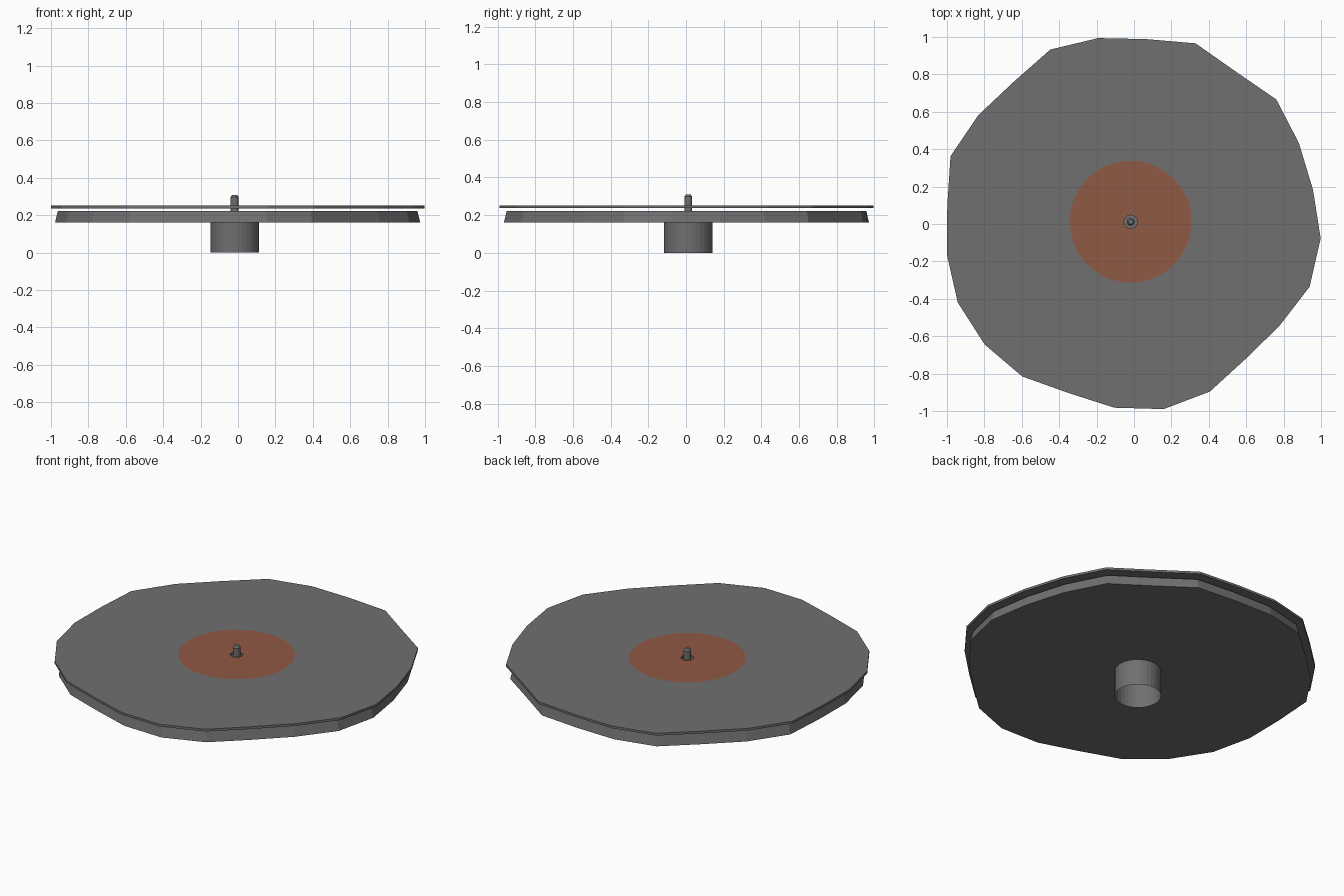
import bpy
import bmesh
from math import cos, sin, radians

if "Cube" in bpy.data.objects:
    bpy.data.objects.remove(bpy.data.objects["Cube"])

AXIS_X, AXIS_Y = -0.018, 0.012


def material(name, colour):
    m = bpy.data.materials.new(name)
    m.use_nodes = True
    m.diffuse_color = (*colour, 1)
    m.node_tree.nodes["Principled BSDF"].inputs["Base Color"].default_value = (*colour, 1)
    return m


grey = material("dark grey", (0.16, 0.16, 0.165))
red = material("label red", (0.28, 0.10, 0.06))

# Uneven rim of the disc: one radius every 15 degrees
RIM = [1.02, .99, .993, 1.017, .98, 1.015, .98, .997, 1.016, .975, .994, 1.025,
       .984, .998, 1.02, 1.02, 1.01, .974, .998, 1.017, 1.002, .957, .971, 1.018]


def circle(radius, z, sides=48):
    """Round ring about the spindle axis."""
    angles = [radians(360 * i / sides - 5) for i in range(sides)]
    return [(AXIS_X + radius * cos(a), AXIS_Y + radius * sin(a), z) for a in angles]


def rim(scale, z, split=False):
    """Uneven ring; split adds edge midpoints to match a finer circle."""
    base = circle(scale, z, len(RIM))
    ring = [(AXIS_X + (x - AXIS_X) * r, AXIS_Y + (y - AXIS_Y) * r, z)
            for (x, y, z), r in zip(base, RIM)]
    if not split:
        return ring
    fine = []
    for p, q in zip(ring, ring[1:] + ring[:1]):
        fine += [p, tuple((a + b) / 2 for a, b in zip(p, q))]
    return fine


def shell(name, rings, bottom=False, top=False, loop=False, label_band=None):
    """Skin a stack of rings, with optional end caps or a closed cross-section."""
    bm = bmesh.new()
    rows = [[bm.verts.new(p) for p in ring] for ring in rings]
    pairs = list(zip(rows, rows[1:])) + ([(rows[-1], rows[0])] if loop else [])
    for band, (low, high) in enumerate(pairs):
        for i in range(len(low)):
            j = (i + 1) % len(low)
            face = bm.faces.new((low[i], low[j], high[j], high[i]))
            face.material_index = int(band == label_band)
    if bottom:
        bm.faces.new(rows[0][::-1])
    if top:
        bm.faces.new(rows[-1])
    if loop or (bottom and top):
        bmesh.ops.recalc_face_normals(bm, faces=bm.faces)
    mesh = bpy.data.meshes.new(name)
    bm.to_mesh(mesh)
    bm.free()
    mesh.materials.append(grey)
    if label_band is not None:
        mesh.materials.append(red)
    obj = bpy.data.objects.new(name, mesh)
    bpy.context.collection.objects.link(obj)
    return obj


# Open tube under the platter
shell("hub", [circle(0.13, 0, 32), circle(0.13, 0.16, 32)])

# Tapered platter
shell("platter", [rim(0.977, 0.16), rim(0.962, 0.222)], bottom=True, top=True)

# Disc with a centre hole and a round label on its upper face
shell("disc", [rim(1, 0.237, True), rim(1, 0.251, True), circle(0.326, 0.251),
               circle(0.035, 0.251), circle(0.035, 0.237)], loop=True, label_band=2)

# Spindle with a chamfered tip
shell("spindle", [circle(0.021, 0.222, 16), circle(0.021, 0.298, 16),
                  circle(0.013, 0.309, 16)], bottom=True, top=True)
